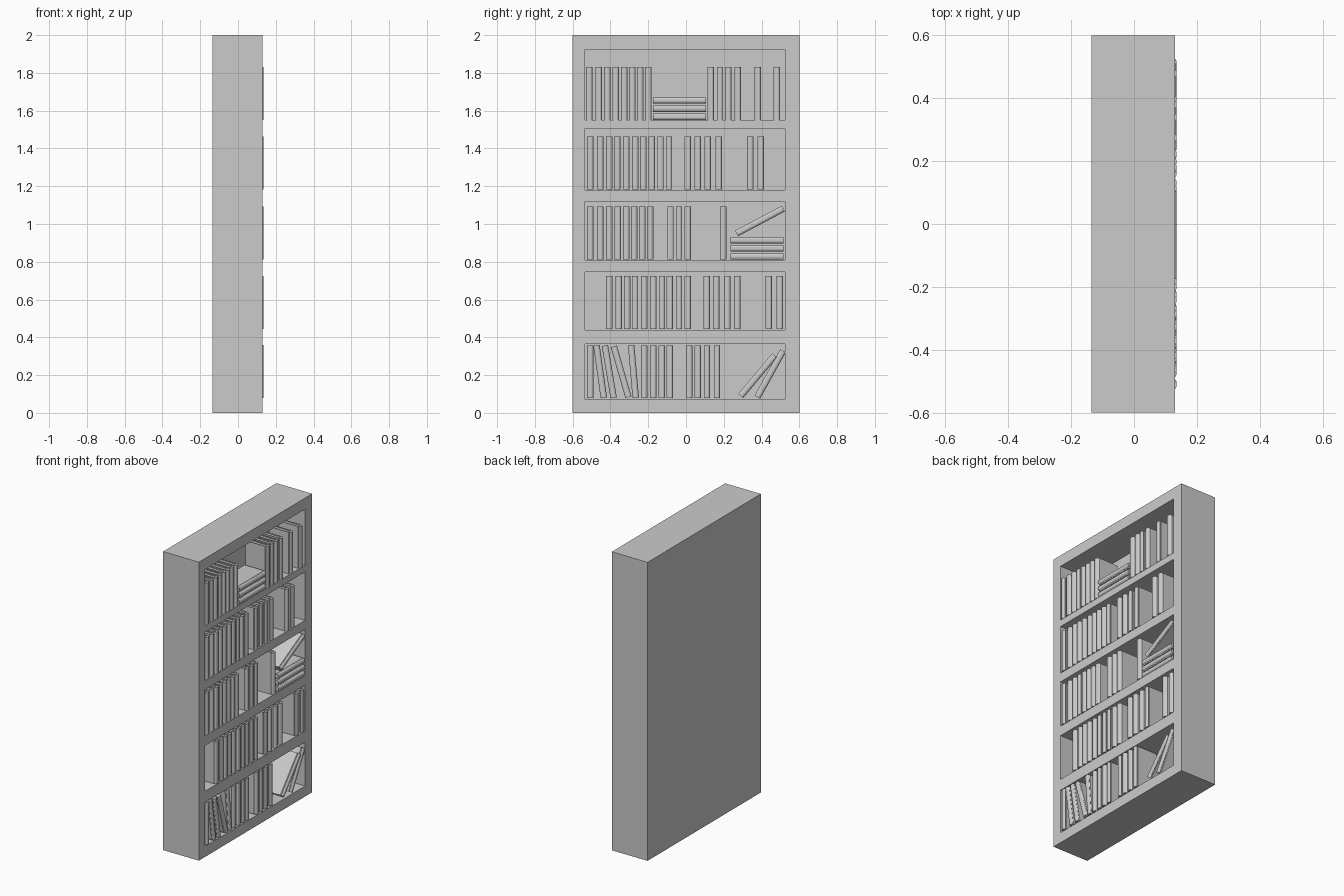
import bpy, bmesh, math
from mathutils import Matrix, Vector

cube = bpy.data.objects.get("Cube")
if cube:
    bpy.data.objects.remove(cube, do_unlink=True)

grey = bpy.data.materials.new("plain grey")
grey.use_nodes = True
colour = (0.6, 0.6, 0.6, 1)
grey.diffuse_color = colour
grey.node_tree.nodes["Principled BSDF"].inputs["Base Color"].default_value = colour

BACK, FRONT, INNER = -0.135, 0.13, -0.09
LENGTH, THICK, DEPTH = 0.28, 0.034, 0.16
SPINE = 0.135


def add_object(name, mesh):
    obj = bpy.data.objects.new(name, mesh)
    bpy.context.collection.objects.link(obj)
    return obj


def mesh_from(bm, name):
    bmesh.ops.recalc_face_normals(bm, faces=bm.faces)
    mesh = bpy.data.meshes.new(name)
    bm.to_mesh(mesh)
    bm.free()
    mesh.materials.append(grey)
    return mesh


# Carcass: a front grid whose openings are pushed in, with its rim pulled back
def build_carcass():
    ys = [-0.6, -0.535, 0.525, 0.6]
    zs = [0, 0.07, 0.365, 0.44, 0.745, 0.81, 1.12, 1.18, 1.505, 1.55, 1.925, 2]
    bm = bmesh.new()
    grid = [[bm.verts.new((FRONT, y, z)) for z in zs] for y in ys]
    openings = []
    for i in range(len(ys) - 1):
        for j in range(len(zs) - 1):
            face = bm.faces.new((grid[i][j], grid[i + 1][j],
                                 grid[i + 1][j + 1], grid[i][j + 1]))
            if i == 1 and j % 2:
                openings.append(face)
    rim = [e for e in bm.edges if e.is_boundary]
    pulled = bmesh.ops.extrude_edge_only(bm, edges=rim)["geom"]
    for v in pulled:
        if isinstance(v, bmesh.types.BMVert):
            v.co.x = BACK
    bmesh.ops.holes_fill(bm, edges=[e for e in bm.edges if e.is_boundary], sides=0)
    for face in openings:
        pushed = bmesh.ops.extrude_discrete_faces(bm, faces=[face])["faces"][0]
        for v in pushed.verts:
            v.co.x = INNER
    bmesh.ops.dissolve_limit(bm, angle_limit=0.01, verts=bm.verts, edges=bm.edges)
    add_object("bookcase_carcass", mesh_from(bm, "bookcase_carcass"))


# Book: a folded cover with a rounded spine, and a slightly smaller page block.
# It stands on its lower edge, with the spine at +x.
def build_book():
    bm = bmesh.new()
    h, b = THICK / 2, 0.004
    fore = SPINE - DEPTH
    side = [(fore, h), (SPINE - 0.016, h), (SPINE - 0.013, h - 0.004),
            (SPINE - 0.009, h - 0.001), (SPINE - 0.003, h - 0.005), (SPINE, h - 0.011)]
    inner = [(fore, h - b), (SPINE - 0.016, h - b - 0.003)]
    outline = side + [(x, -y) for x, y in reversed(side)]
    outline += [(x, -y) for x, y in inner] + list(reversed(inner))
    face = bm.faces.new([bm.verts.new((x, y, 0)) for x, y in outline])
    top = bmesh.ops.extrude_face_region(bm, geom=[face])["geom"]
    bmesh.ops.translate(bm, vec=(0, 0, LENGTH),
                        verts=[v for v in top if isinstance(v, bmesh.types.BMVert)])
    x0, x1 = fore + 0.005, SPINE - 0.016
    block = (Matrix.Translation(((x0 + x1) / 2, 0, LENGTH / 2))
             @ Matrix.Diagonal((x1 - x0, THICK - 2 * b, LENGTH - 0.01, 1)))
    bmesh.ops.create_cube(bm, size=1, matrix=block)
    return mesh_from(bm, "book")


build_carcass()
book = build_book()
count = 0


# Place a book by the middle of its lower edge; positive lean tips it to +y
def place(y, z, lean=0):
    global count
    count += 1
    obj = add_object(f"book_{count:02d}", book)
    obj.location = (0, y, z)
    obj.rotation_euler.x = -math.radians(lean)


# Upright books on each shelf
upright = {
    1.55: (-.512, -.462, -.417, -.372, -.327, -.285, -.243, -.2,
           .132, .18, .224, .275, .38, .48),
    1.183: (-.507, -.454, -.407, -.364, -.317, -.269, -.227, -.182, -.135, -.09,
            .01, .063, .116, .174, .34, .396),
    0.812: (-.507, -.454, -.407, -.362, -.317, -.275, -.232, -.19,
            -.082, -.037, .01, .198),
    0.445: (-.407, -.356, -.312, -.27, -.222, -.174, -.127, -.085, -.037, .01,
            .11, .161, .219, .272, .438, .496),
    0.078: (-.507, -.222, -.174, -.129, -.085, .018, .063, .111, .164),
}
for z, row in upright.items():
    for y in row:
        place(y, z)

# Flat stacks
for y, z in ((-.175, 1.568), (.235, .828)):
    for level in range(3):
        place(y, z + level * .043, 90)

# Leaning books
for y, z, lean in ((-.435, .08, -8), (-.383, .08, -9.5), (-.305, .083, -16),
                   (-.266, .08, -5), (.29, .09, 40), (.378, .084, 29),
                   (.268, .95, 62)):
    place(y, z, lean)
